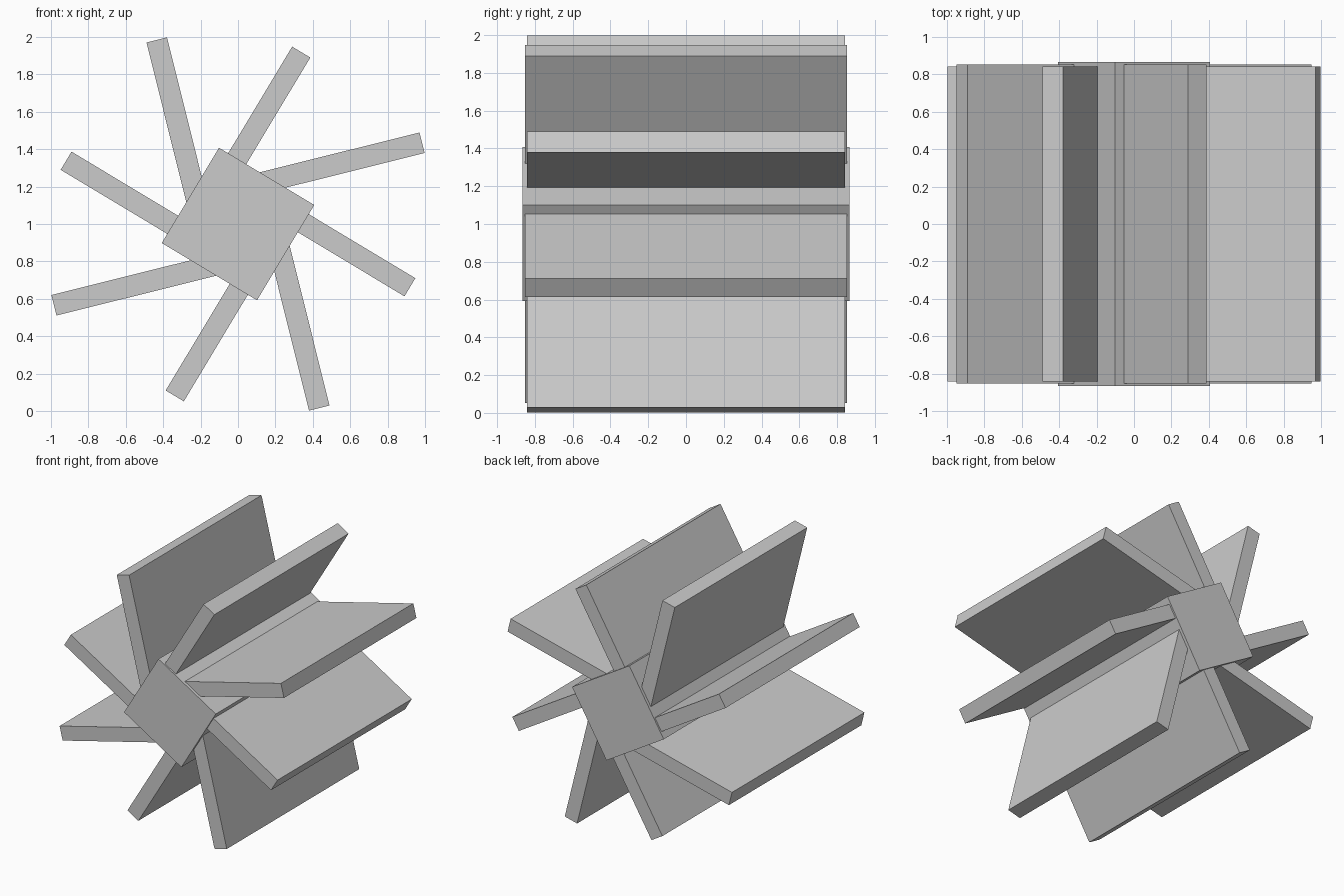
import bpy
from math import radians
from mathutils import Matrix, Vector

if "Cube" in bpy.data.objects:
    bpy.data.objects.remove(bpy.data.objects["Cube"])

CENTRE = Matrix.Translation((0, 0, 1.0))
TILT = 59.0  # direction of the first hub face in the front view, degrees


def add_box(name, angle, s, d, half_y):
    """Box spanning s along a spoke direction, d sideways from the axis."""
    bpy.ops.mesh.primitive_cube_add(size=1)
    ob = bpy.context.object
    ob.name = name
    size = Matrix.Diagonal((s[1] - s[0], 2 * half_y, d[1] - d[0], 1))
    place = Matrix.Translation(Vector(((s[0] + s[1]) / 2, 0, (d[0] + d[1]) / 2)))
    spin = Matrix.Rotation(radians(-angle), 4, 'Y')
    ob.data.transform(CENTRE @ spin @ place @ size)
    return ob


# Square hub along the y axis
add_box("hub", TILT, (-0.297, 0.297), (-0.297, 0.297), 0.865)

# Four blades square to the hub faces, four longer ones turned by 45 degrees
for i in range(4):
    add_box(f"straight_blade_{i + 1}", TILT + 90 * i, (0.28, 0.962), (0.127, 0.24), 0.852)
    add_box(f"slanted_blade_{i + 1}", TILT + 45 + 90 * i, (0.12, 1.06), (0.127, 0.24), 0.841)
